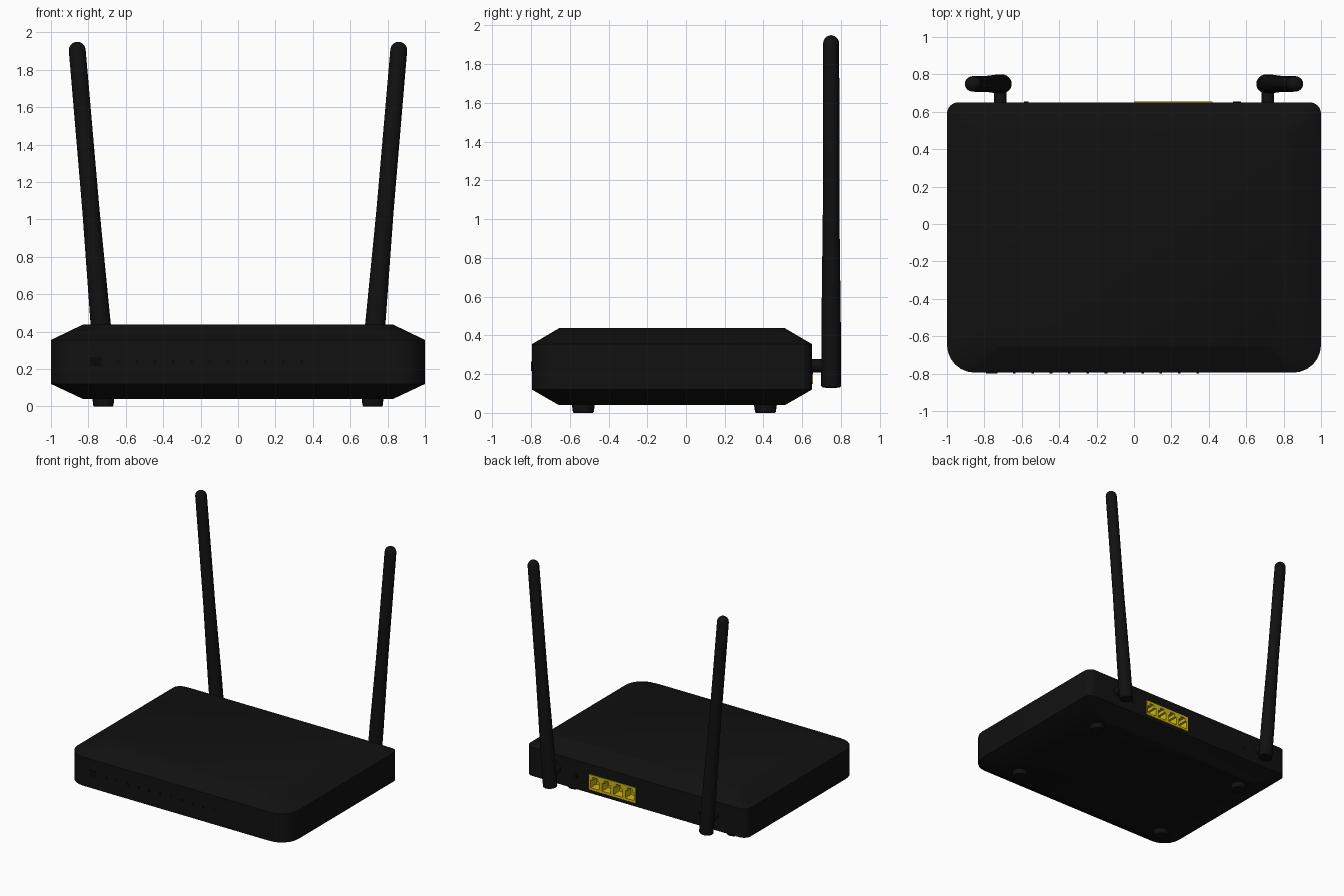
import bpy, bmesh, math
from mathutils import Matrix

if "Cube" in bpy.data.objects:
    bpy.data.objects.remove(bpy.data.objects["Cube"])


def material(name, r, g, b):
    m = bpy.data.materials.new(name)
    m.diffuse_color = (r, g, b, 1)
    m.use_nodes = True
    m.node_tree.nodes["Principled BSDF"].inputs["Base Color"].default_value = m.diffuse_color
    return m


BLACK = material("black plastic", 0.0055, 0.0055, 0.0055)
DARK = material("dark detail", 0.003, 0.003, 0.003)
YELLOW = material("yellow port plastic", 0.62, 0.48, 0.008)


def finish(name, bm, mat, smooth=True):
    bmesh.ops.recalc_face_normals(bm, faces=bm.faces)
    me = bpy.data.meshes.new(name)
    bm.to_mesh(me)
    bm.free()
    ob = bpy.data.objects.new(name, me)
    bpy.context.collection.objects.link(ob)
    me.materials.append(mat)
    if smooth:
        bpy.ops.object.select_all(action='DESELECT')
        ob.select_set(True)
        bpy.context.view_layer.objects.active = ob
        bpy.ops.object.shade_smooth_by_angle(angle=math.radians(25))
    return ob


def box(name, x0, x1, y0, y1, z0, z1, mat):
    bm = bmesh.new()
    bmesh.ops.create_cube(bm, size=1, matrix=Matrix.Translation(
        ((x0 + x1) / 2, (y0 + y1) / 2, (z0 + z1) / 2))
        @ Matrix.Diagonal((x1 - x0, y1 - y0, z1 - z0, 1)))
    return finish(name, bm, mat, False)


def loft(name, rings, mat):
    """Skin a list of equal-length point rings and cap both ends."""
    bm = bmesh.new()
    loops = [[bm.verts.new(p) for p in ring] for ring in rings]
    n = len(loops[0])
    for a, b in zip(loops, loops[1:]):
        for i in range(n):
            j = (i + 1) % n
            bm.faces.new((a[i], a[j], b[j], b[i]))
    bm.faces.new(loops[0][::-1])
    bm.faces.new(loops[-1])
    return finish(name, bm, mat)


def revolve(name, profile, mat, sides=24):
    """Lathe (radius, z) points around local z."""
    return loft(name, [[(r * math.cos(t), r * math.sin(t), z)
                        for t in (2 * math.pi * i / sides for i in range(sides))]
                       for r, z in profile], mat)


def cut(target, cutters):
    for c in cutters:
        c.hide_render = True
        mod = target.modifiers.new("cut", 'BOOLEAN')
        mod.operation = 'DIFFERENCE'
        mod.solver = 'EXACT'
        mod.object = c
        bpy.context.view_layer.objects.active = target
        bpy.ops.object.modifier_apply(modifier=mod.name)
        bpy.data.objects.remove(c)


# Case: rounded outline, wide at the middle, sloping in at top and bottom
FRONT, BACK = -0.795, 0.65
MID = (FRONT + BACK) / 2


def outline():
    pts = []
    for sx, y, sy, r, start in ((1, BACK, 1, 0.06, 0), (-1, BACK, 1, 0.06, 90),
                                (-1, FRONT, -1, 0.15, 180), (1, FRONT, -1, 0.15, 270)):
        for k in range(7):
            t = math.radians(start + 15 * k)
            pts.append((sx * (1 - r) + r * math.cos(t), y - sy * r + r * math.sin(t)))
    return pts


def case_ring(z, sx, sy):
    return [(x * sx, MID + (y - MID) * sy, z) for x, y in outline()]


case = loft("case", [case_ring(0.04, 0.83, 0.807), case_ring(0.12, 1, 1),
                     case_ring(0.355, 1, 1), case_ring(0.437, 0.83, 0.807)], BLACK)

# Network port block, let into the back of the case
PX0, PX1, PZ0, PZ1 = 0.0, 0.42, 0.15, 0.275
cut(case, [box("port_bay_cutter", PX0 + .001, PX1 - .001, 0.54, 0.7,
               PZ0 + .001, PZ1 - .001, BLACK)])
ports = box("network_ports", PX0, PX1, 0.545, 0.656, PZ0, PZ1, YELLOW)
step = (PX1 - PX0) / 4
cutters = []
for i in range(4):
    cx = PX0 + step * (i + 0.5)
    cutters.append(box("socket_cutter", cx - .039, cx + .039, .58, .7, .168, .232, YELLOW))
    cutters.append(box("notch_cutter", cx - .02, cx + .02, .58, .7, .22, .258, YELLOW))
cut(ports, cutters)

# Power socket and button on the back
for name, x, r in (("power_socket", 0.55, 0.022), ("reset_button", -0.575, 0.012)):
    ob = revolve(name, [(r, 0), (r, 0.007)], DARK, 16)
    ob.rotation_euler.x = -math.pi / 2
    ob.location = (x, BACK - 0.002, 0.22)

# Indicator windows along the front
box("power_indicator", -0.79, -0.73, -0.80, -0.79, 0.215, 0.265, DARK)
for i in range(11):
    x = -0.64 + 0.098 * i
    box("indicator_light", x - .007, x + .007, -0.80, -0.79, 0.233, 0.247, DARK)

# Feet
for x in (-0.72, 0.72):
    for y in (-0.53, 0.41):
        foot = revolve("foot", [(0.05, 0), (0.054, 0.006), (0.06, 0.05)], BLACK)
        foot.location = (x, y, 0)

# Antennas: hinge stub plus tilted tapered rod with a domed tip
tip = [(0.045 * math.cos(math.radians(a)), 1.778 + 0.045 * math.sin(math.radians(a)))
       for a in (0, 20, 40, 60, 80)]
for side in (-1, 1):
    stub = revolve("antenna_hinge", [(0.034, 0), (0.034, 0.12)], BLACK)
    stub.rotation_euler.x = -math.pi / 2
    stub.location = (side * 0.715, 0.63, 0.243)
    rod = revolve("antenna", [(0.05, 0), (0.055, 0.006), (0.054, 0.3), (0.046, 0.92)]
                  + tip, BLACK)
    rod.scale.y = 0.93
    rod.rotation_euler.y = side * math.atan(0.0856)
    rod.location = (side * 0.708, 0.749, 0.133)
